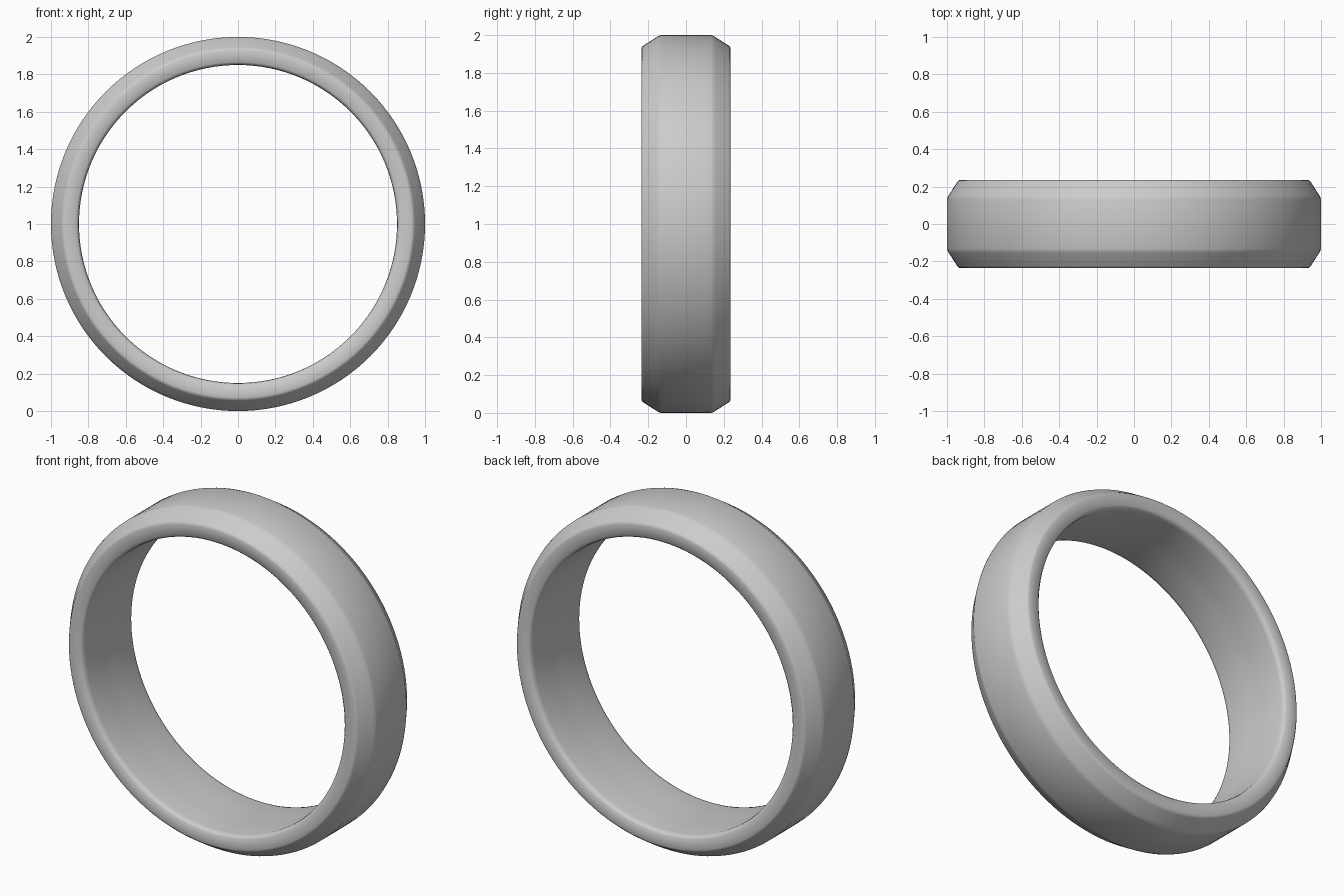
import bpy, bmesh, math

if "Cube" in bpy.data.objects:
    bpy.data.objects.remove(bpy.data.objects["Cube"])

SEGMENTS = 128

# Half cross-section of the band: (radius, y), from the bore to the outer face
half = [(0.85, 0.05), (0.85, 0.205), (0.854, 0.225), (0.866, 0.236),
        (0.928, 0.236), (0.938, 0.233), (0.945, 0.225),
        (0.988, 0.158), (0.995, 0.147), (1.0, 0.132)]
profile = half + [(r, -y) for r, y in reversed(half)]

# Spin the closed profile around the y axis
bm = bmesh.new()
rings = []
for i in range(SEGMENTS):
    a = 2 * math.pi * i / SEGMENTS
    rings.append([bm.verts.new((r * math.cos(a), y, 1 + r * math.sin(a)))
                  for r, y in profile])
n = len(profile)
for i in range(SEGMENTS):
    p, q = rings[i], rings[(i + 1) % SEGMENTS]
    for j in range(n):
        k = (j + 1) % n
        bm.faces.new((p[j], p[k], q[k], q[j]))
bmesh.ops.recalc_face_normals(bm, faces=bm.faces)

mesh = bpy.data.meshes.new("ring_band")
bm.to_mesh(mesh)
bm.free()
ring = bpy.data.objects.new("ring_band", mesh)
bpy.context.collection.objects.link(ring)
for f in mesh.polygons:
    f.use_smooth = True
